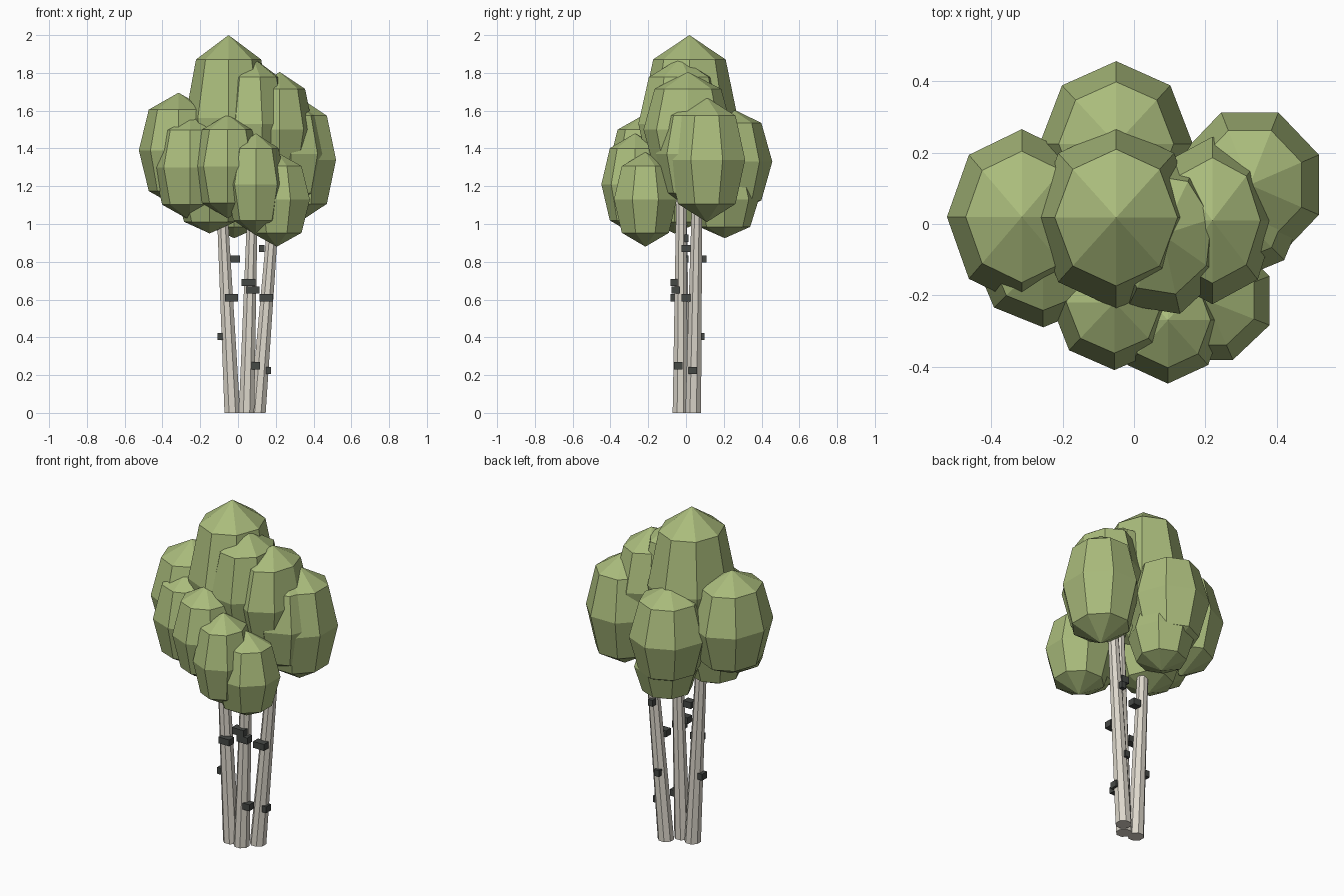
import bpy, bmesh, math
from mathutils import Matrix, Vector

if "Cube" in bpy.data.objects:
    bpy.data.objects.remove(bpy.data.objects["Cube"])


def material(name, rgb):
    m = bpy.data.materials.new(name)
    m.diffuse_color = (*rgb, 1)
    m.use_nodes = True
    m.node_tree.nodes["Principled BSDF"].inputs["Base Color"].default_value = m.diffuse_color
    return m


leaf = material("leaf_green", (0.40, 0.50, 0.20))
bark = material("pale_bark", (0.72, 0.68, 0.60))
dark = material("dark_bark", (0.06, 0.065, 0.06))


def finish(bm, name, mat):
    me = bpy.data.meshes.new(name)
    bm.to_mesh(me)
    bm.free()
    me.materials.append(mat)
    ob = bpy.data.objects.new(name, me)
    bpy.context.collection.objects.link(ob)
    return ob


def clump(name, x, y, z, rx, ry, h, turn=0):
    """Eight-sided faceted egg with three rings and two points."""
    bm = bmesh.new()
    bmesh.ops.create_uvsphere(bm, u_segments=8, v_segments=4, radius=1)
    for v in bm.verts:
        if 0.1 < abs(v.co.z) < 0.9:      # fuller shoulders
            v.co.x *= 1.06
            v.co.y *= 1.06
    bm.transform(Matrix.Translation((x, y, z)) @ Matrix.Diagonal((rx, ry, h, 1))
                 @ Matrix.Rotation(math.radians(turn), 4, 'Z'))
    finish(bm, name, leaf)


def trunk(name, base, top, r0, r1):
    """Tapered leaning eight-sided stem, flat on the ground."""
    bm = bmesh.new()
    rings = []
    for p, r in ((base, r0), (top, r1)):
        rings.append([bm.verts.new(Vector(p) + Vector((r * math.cos(a), r * math.sin(a), 0)))
                      for a in (math.tau * (i + 0.5) / 8 for i in range(8))])
    for i in range(8):
        j = (i + 1) % 8
        bm.faces.new((rings[0][i], rings[0][j], rings[1][j], rings[1][i]))
    bm.faces.new(rings[0][::-1])
    bm.faces.new(rings[1])
    finish(bm, name, bark)


def patch(name, loc, size, turn=0):
    """Dark block of bark."""
    bm = bmesh.new()
    bmesh.ops.create_cube(bm, size=1)
    bm.transform(Matrix.Translation(loc) @ Matrix.Rotation(math.radians(turn), 4, 'Z')
                 @ Matrix.Diagonal((*size, 1)))
    finish(bm, name, dark)


# Three stems spreading from one base
trunk("left_trunk", (-0.03, -0.02, 0), (-0.09, -0.025, 1.2), 0.045, 0.029)
trunk("middle_trunk", (0.045, -0.03, 0), (0.08, -0.025, 1.2), 0.044, 0.028)
trunk("right_trunk", (0.105, 0.038, 0), (0.20, 0.06, 1.2), 0.045, 0.029)

# Dark bark patches
patches = [
    (-0.015, -0.01, 0.815, 0.05), (-0.035, -0.06, 0.61, 0.07), (-0.09, -0.02, 0.405, 0.035),
    (0.055, -0.06, 0.69, 0.075), (0.08, -0.055, 0.65, 0.07), (0.15, 0.0, 0.61, 0.07),
    (0.095, -0.04, 0.25, 0.045), (0.155, 0.035, 0.225, 0.04), (0.125, 0.0, 0.87, 0.03),
    (0.16, 0.085, 0.815, 0.03), (0.125, 0.075, 0.405, 0.03), (0.07, -0.01, 0.925, 0.05),
]
for i, (x, y, z, w) in enumerate(patches):
    patch(f"bark_patch_{i + 1}", (x, y, z), (w, 0.045, 0.038))

# Foliage clumps: x, y, z, half sizes, turn
clumps = {
    "crown_top": (-0.05, 0.018, 1.56, 0.23, 0.256, 0.44),
    "crown_front": (0.08, -0.03, 1.53, 0.19, 0.23, 0.35, 15),
    "left_clump": (-0.315, 0.02, 1.39, 0.21, 0.246, 0.305),
    "left_front_clump": (-0.255, -0.10, 1.30, 0.195, 0.19, 0.28),
    "left_low_clump": (-0.15, -0.06, 1.16, 0.18, 0.18, 0.21),
    "front_clump": (-0.055, -0.22, 1.305, 0.18, 0.19, 0.275),
    "front_low_clump": (0.095, -0.27, 1.21, 0.16, 0.178, 0.27),
    "right_low_clump": (0.205, -0.215, 1.13, 0.19, 0.18, 0.25, 22.5),
    "right_upper_clump": (0.22, 0.01, 1.50, 0.18, 0.235, 0.305),
    "right_middle_clump": (0.28, 0.04, 1.37, 0.20, 0.20, 0.29),
    "right_back_clump": (0.325, 0.11, 1.34, 0.21, 0.22, 0.33, 22.5),
    "back_clump": (-0.05, 0.225, 1.33, 0.215, 0.232, 0.29),
    "back_low_clump": (-0.02, 0.205, 1.13, 0.18, 0.18, 0.205),
}
for name, args in clumps.items():
    clump(name, *args)
